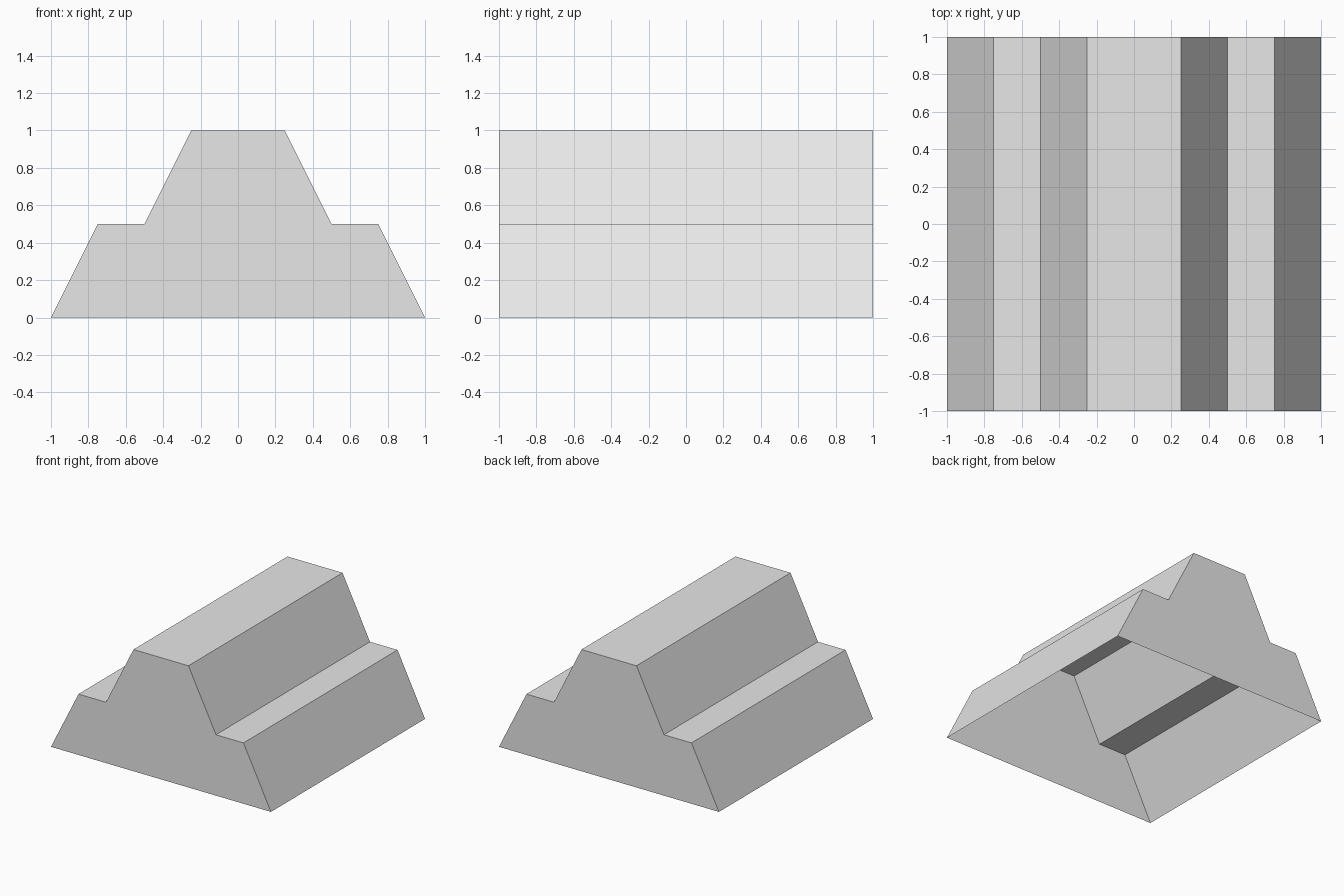
import bpy
import bmesh

cube = bpy.data.objects.get("Cube")
if cube:
    bpy.data.objects.remove(cube, do_unlink=True)

# Plain light grey material
GREY = (0.8, 0.8, 0.8, 1.0)
grey = bpy.data.materials.new("light_grey")
grey.use_nodes = True
grey.diffuse_color = GREY
grey.node_tree.nodes["Principled BSDF"].inputs["Base Color"].default_value = GREY

# Stepped profile: right half from top to base, mirrored to the left
half = [(0.25, 1.0), (0.5, 0.5), (0.75, 0.5), (1.0, 0.0)]
profile = [(-x, z) for x, z in reversed(half)] + half

# Open-bottomed shell: two end walls joined by sloped sides and flat treads
bm = bmesh.new()
front = [bm.verts.new((x, -1, z)) for x, z in profile]
back = [bm.verts.new((x, 1, z)) for x, z in profile]
bm.faces.new(list(reversed(front)))
bm.faces.new(back)
for i in range(len(profile) - 1):
    bm.faces.new((front[i], front[i + 1], back[i + 1], back[i]))

# Point every face outward from a spot inside the shell
bm.normal_update()
for face in bm.faces:
    outward = face.calc_center_median()
    outward.z -= 0.1
    if face.normal.dot(outward) < 0:
        face.normal_flip()

mesh = bpy.data.meshes.new("stepped_ridge")
bm.to_mesh(mesh)
bm.free()
mesh.materials.append(grey)
ridge = bpy.data.objects.new("stepped_ridge", mesh)
bpy.context.collection.objects.link(ridge)
